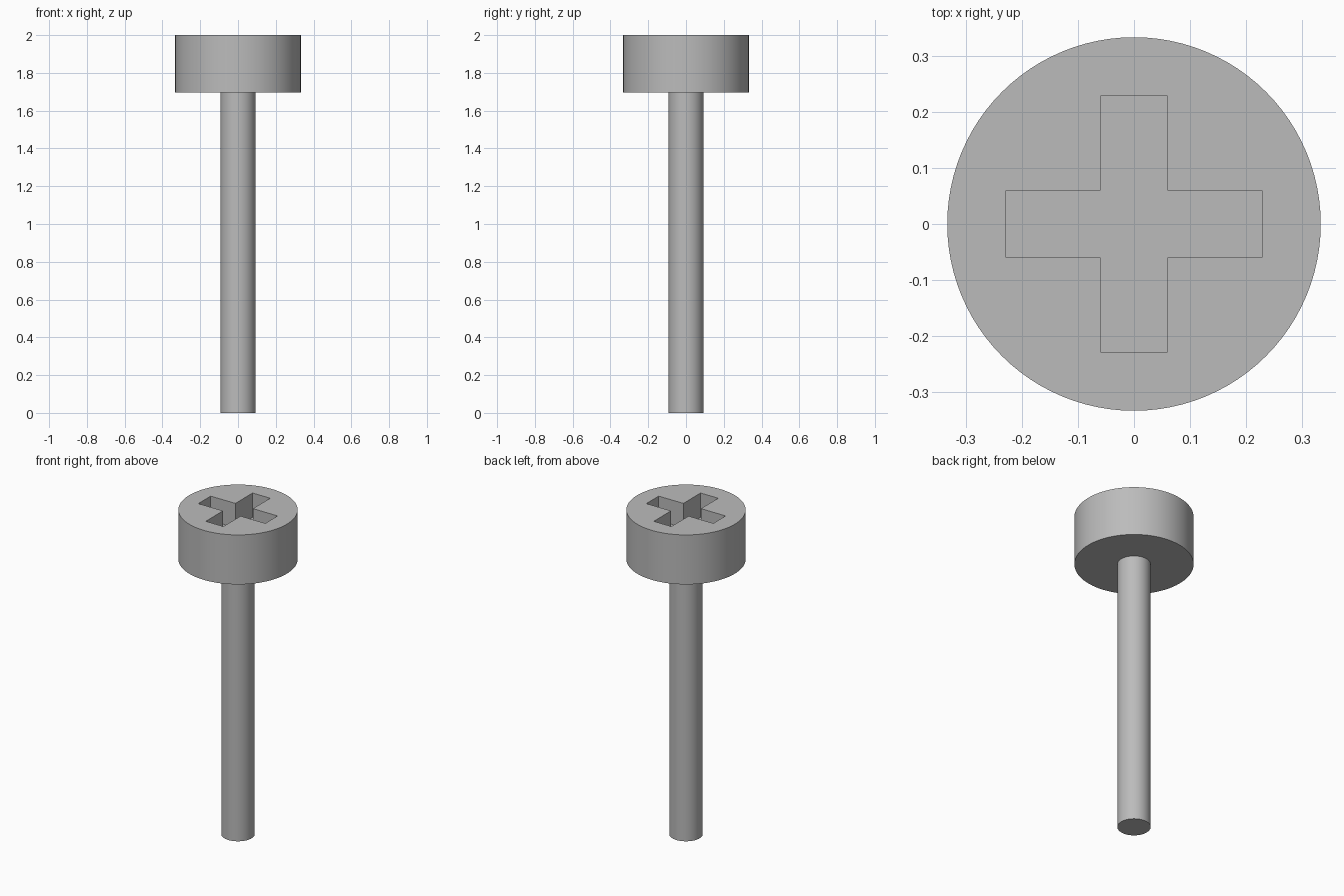
import bpy
import bmesh
from math import radians

cube = bpy.data.objects.get("Cube")
if cube:
    bpy.data.objects.remove(cube, do_unlink=True)

SEGMENTS = 96
HEAD_RADIUS, SHAFT_RADIUS = 0.333, 0.093
HEAD_BASE, TOP = 1.695, 2.0
SLOT_HALF_WIDTH, SLOT_HALF_LENGTH, SLOT_DEPTH = 0.06, 0.228, 0.15

steel = bpy.data.materials.new("grey_steel")
steel.use_nodes = True
steel.diffuse_color = (0.5, 0.5, 0.5, 1)
steel.node_tree.nodes["Principled BSDF"].inputs["Base Color"].default_value = steel.diffuse_color


def cylinder(name, radius, bottom, top):
    bpy.ops.mesh.primitive_cylinder_add(
        vertices=SEGMENTS, radius=radius, depth=top - bottom,
        location=(0, 0, (bottom + top) / 2))
    obj = bpy.context.object
    obj.name = name
    obj.data.materials.append(steel)
    return obj


def cross_prism(name, half_width, half_length, bottom, top):
    """Plus-shaped prism: one corner of the outline turned four times."""
    w, s = half_width, half_length
    outline = []
    x_axis, y_axis = (1, 0), (0, 1)
    for _ in range(4):
        for a, b in ((s, -w), (s, w), (w, w)):
            outline.append((a * x_axis[0] + b * y_axis[0],
                            a * x_axis[1] + b * y_axis[1], bottom))
        x_axis, y_axis = y_axis, (-x_axis[0], -x_axis[1])
    bm = bmesh.new()
    face = bm.faces.new([bm.verts.new(p) for p in outline])
    raised = bmesh.ops.extrude_face_region(bm, geom=[face])["geom"]
    bmesh.ops.translate(bm, vec=(0, 0, top - bottom),
                        verts=[v for v in raised if isinstance(v, bmesh.types.BMVert)])
    bmesh.ops.recalc_face_normals(bm, faces=bm.faces)
    mesh = bpy.data.meshes.new(name)
    bm.to_mesh(mesh)
    bm.free()
    obj = bpy.data.objects.new(name, mesh)
    obj.data.materials.append(steel)
    bpy.context.collection.objects.link(obj)
    return obj


# Shaft and head
shaft = cylinder("shaft", SHAFT_RADIUS, 0, HEAD_BASE)
head = cylinder("head", HEAD_RADIUS, HEAD_BASE, TOP)

# Cross-shaped drive recess, cut into the top of the head
cutter = cross_prism("recess_cutter", SLOT_HALF_WIDTH, SLOT_HALF_LENGTH,
                     TOP - SLOT_DEPTH, TOP + 0.1)
recess = head.modifiers.new("drive_recess", "BOOLEAN")
recess.operation = "DIFFERENCE"
recess.solver = "EXACT"
recess.object = cutter
bpy.context.view_layer.objects.active = head
bpy.ops.object.modifier_apply(modifier=recess.name)
bpy.data.objects.remove(cutter, do_unlink=True)

# Smooth walls with sharp rims
for obj in (shaft, head):
    bpy.ops.object.select_all(action="DESELECT")
    obj.select_set(True)
    bpy.context.view_layer.objects.active = obj
    bpy.ops.object.shade_smooth_by_angle(angle=radians(30))
